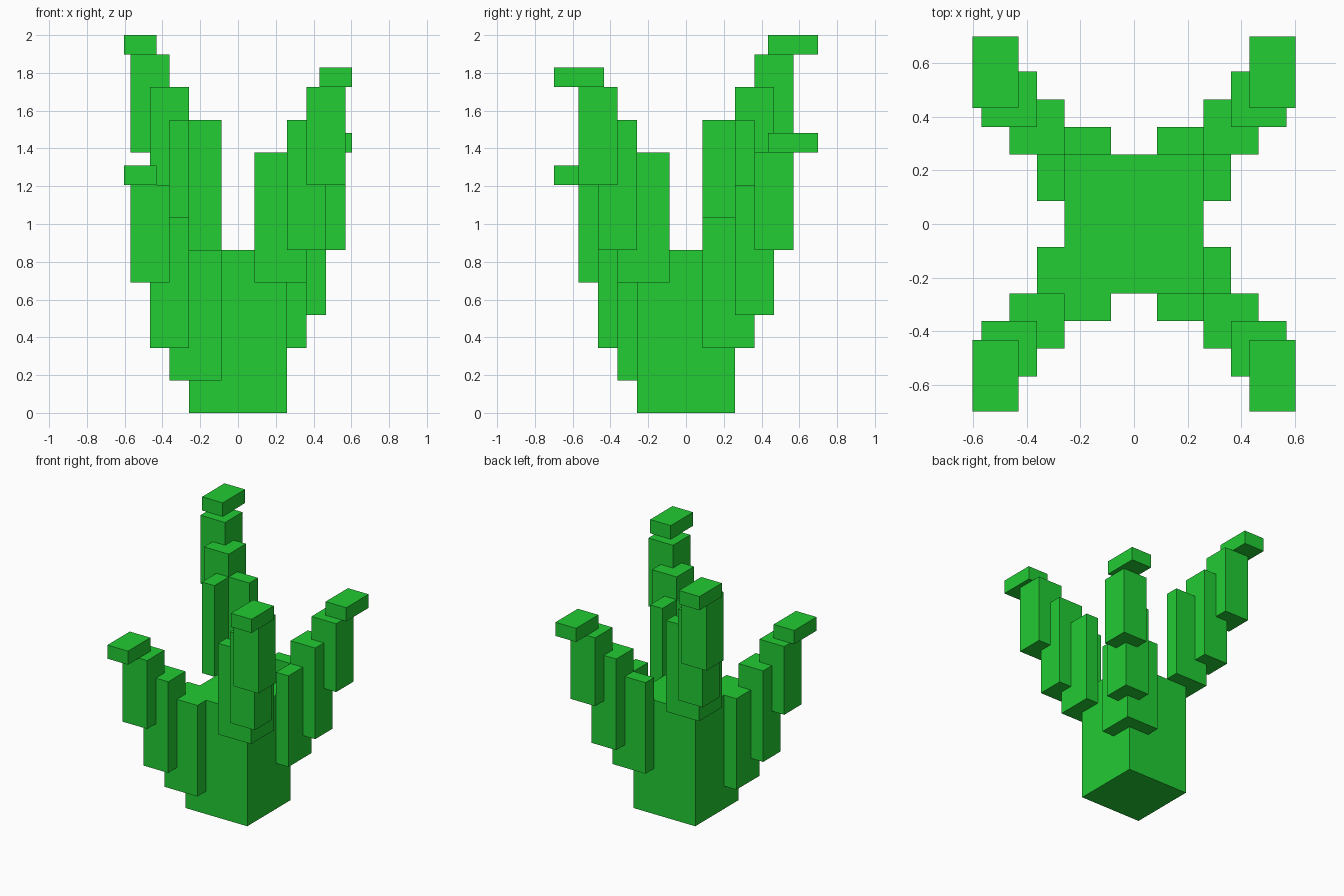
import bpy, bmesh

if "Cube" in bpy.data.objects:
    bpy.data.objects.remove(bpy.data.objects["Cube"])

U = 2 / 11.6  # block module

green = bpy.data.materials.new("cactus green")
green.diffuse_color = (0.016, 0.604, 0.033, 1)
green.use_nodes = True
green.node_tree.nodes["Principled BSDF"].inputs["Base Color"].default_value = green.diffuse_color


def prism(name, outline, z0, z1):
    """Extrude a flat plan outline between two heights."""
    bm = bmesh.new()
    face = bm.faces.new([bm.verts.new((x, y, z0)) for x, y in outline])
    top = bmesh.ops.extrude_face_region(bm, geom=[face])["geom"]
    for v in top:
        if isinstance(v, bmesh.types.BMVert):
            v.co.z = z1
    bmesh.ops.recalc_face_normals(bm, faces=bm.faces)
    mesh = bpy.data.meshes.new(name)
    bm.to_mesh(mesh)
    bm.free()
    mesh.materials.append(green)
    ob = bpy.data.objects.new(name, mesh)
    bpy.context.collection.objects.link(ob)
    return ob


def rect(x0, x1, y0, y1):
    return [(x0, y0), (x1, y0), (x1, y1), (x0, y1)]


# Central trunk
c = 1.5 * U
prism("trunk", rect(-c, c, -c, c), 0, 5 * U)

# L-shaped plan wrapping a trunk corner
i, o = 0.5 * U, 2.1 * U
CORNER = [(c, i), (o, i), (o, o), (i, o), (i, c), (c, c)]
MIDDLE = rect(c, 2.7 * U, c, 2.7 * U)
OUTER = rect(o, 3.3 * U, o, 3.3 * U)
TIP = rect(2.5 * U, 3.5 * U, 0.433, 0.70)

# Four stepped arms: direction and starting height in modules
for side, sx, sy, h in (("front_left", -1, -1, 1), ("back_right", 1, 1, 2),
                        ("front_right", 1, -1, 4), ("back_left", -1, 1, 5)):
    for part, plan, z0, z1 in (("base", CORNER, 0, 4), ("middle", MIDDLE, 1, 5),
                               ("outer", OUTER, 3, 6), ("tip", TIP, 6, 6.6)):
        prism(f"{side}_arm_{part}", [(x * sx, y * sy) for x, y in plan],
              (h + z0) * U, (h + z1) * U)
